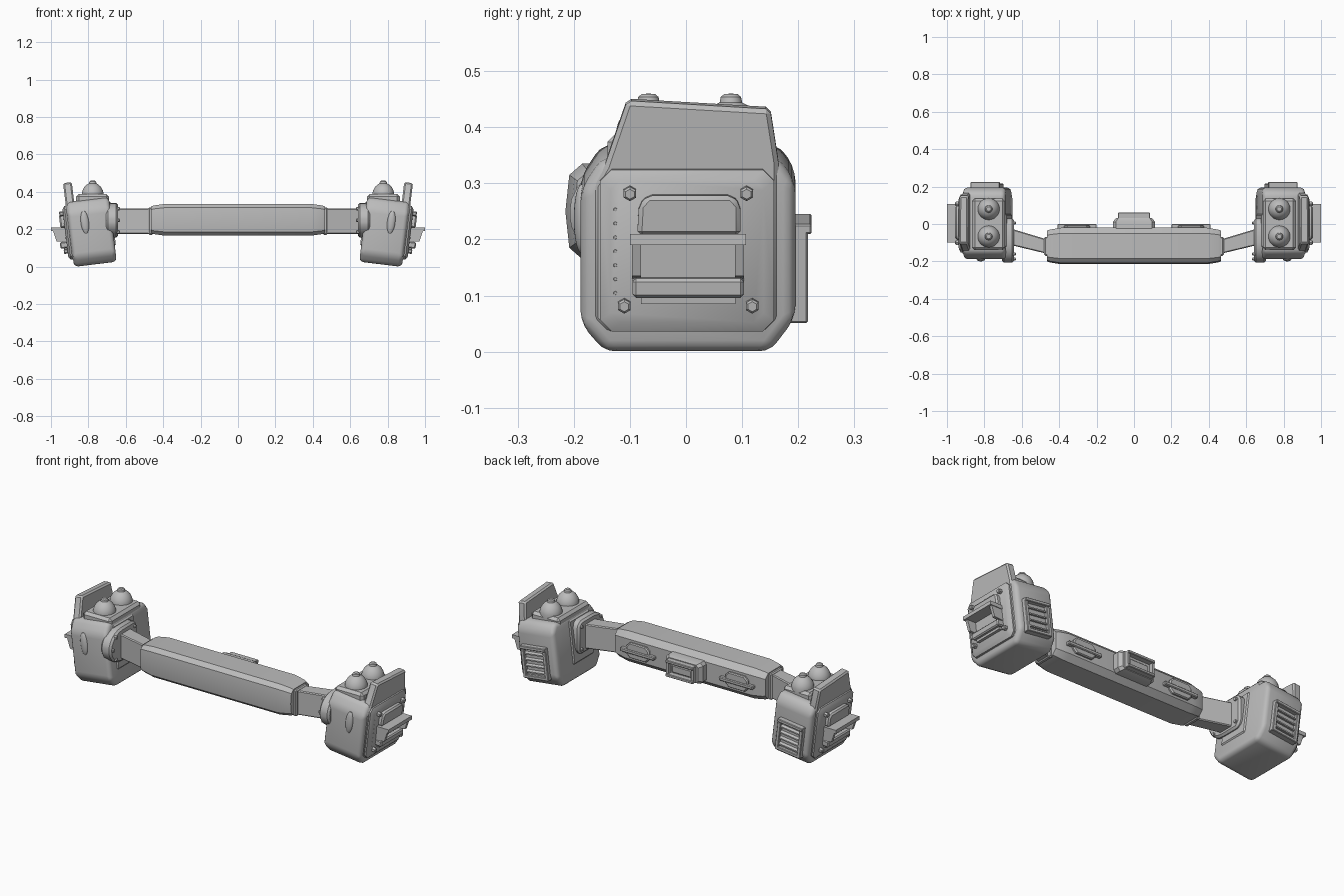
import bpy, bmesh, math
from mathutils import Matrix, Vector

if "Cube" in bpy.data.objects:
    bpy.data.objects.remove(bpy.data.objects["Cube"])

GREY = (0.5, 0.5, 0.5, 1)
mat = bpy.data.materials.new("plain grey")
mat.use_nodes = True
mat.diffuse_color = GREY
mat.node_tree.nodes["Principled BSDF"].inputs["Base Color"].default_value = GREY

# Each pod leans outward; its parts use x from the pod axis, and upright y and z
LEVEL = Matrix.Identity(4)
LEAN = (Matrix.Translation((0.79, 0, 0.18)) @ Matrix.Rotation(math.radians(7), 4, 'Y')
        @ Matrix.Translation((0, 0, -0.18)))
parts = []


def finish(name, bm, frame=LEVEL, bevel=0, segments=1, mirror=True):
    bmesh.ops.remove_doubles(bm, verts=bm.verts, dist=0.0001)
    bmesh.ops.recalc_face_normals(bm, faces=bm.faces)
    if bevel:
        sharp = [e for e in bm.edges if len(e.link_faces) == 2 and e.calc_face_angle() > 0.3]
        bmesh.ops.bevel(bm, geom=sharp, offset=bevel, segments=segments,
                        profile=0.5, affect='EDGES', clamp_overlap=True)
    bm.transform(frame)
    mesh = bpy.data.meshes.new(name)
    bm.to_mesh(mesh)
    bm.free()
    mesh.materials.append(mat)
    ob = bpy.data.objects.new(name, mesh)
    bpy.context.collection.objects.link(ob)
    if mirror:
        ob.modifiers.new("Mirror", 'MIRROR')
    parts.append(ob)
    return ob


def loft(name, sections, **kw):
    """Closed skin through rings of points of equal count."""
    bm = bmesh.new()
    rings = [[bm.verts.new(p) for p in ring] for ring in sections]
    n = len(rings[0])
    for a, b in zip(rings, rings[1:]):
        for i in range(n):
            bm.faces.new((a[i], a[(i + 1) % n], b[(i + 1) % n], b[i]))
    bm.faces.new(rings[0])
    bm.faces.new(rings[-1])
    return finish(name, bm, **kw)


def slab(name, outline, x0, x1, **kw):
    """Extrude a (y, z) outline along x."""
    return loft(name, [[(x, y, z) for y, z in outline] for x in (x0, x1)], **kw)


def box(name, xs, ys, zs, **kw):
    return slab(name, [(ys[0], zs[0]), (ys[1], zs[0]), (ys[1], zs[1]), (ys[0], zs[1])], *xs, **kw)


def lathe(name, profile, centre, sides=24, axis='Z', frame=LEVEL, **kw):
    """Turn an (r, height) profile, then point it along the given axis."""
    bm = bmesh.new()
    vs = [bm.verts.new((r, 0, h)) for r, h in profile]
    es = [bm.edges.new(p) for p in zip(vs, vs[1:])]
    bmesh.ops.spin(bm, geom=vs + es, cent=(0, 0, 0), axis=(0, 0, 1),
                   angle=math.tau, steps=sides)
    aim = Matrix.Rotation(math.pi / 2, 4, 'Y') if axis == 'X' else LEVEL
    return finish(name, bm, frame @ Matrix.Translation(centre) @ aim, **kw)


def chamfered(y0, y1, z0, z1, c):
    return [(y0 + c, z0), (y1 - c, z0), (y1, z0 + c), (y1, z1 - c),
            (y1 - c, z1), (y0 + c, z1), (y0, z1 - c), (y0, z0 + c)]


# Central grip with narrowed ends
def grip_ring(x, k):
    cy, cz = -0.118, 0.25
    return [(x, cy + (y - cy) * k, cz + (z - cz) * k) for y, z in
            [(-0.185, 0.165), (-0.05, 0.165), (-0.02, 0.195), (-0.02, 0.305),
             (-0.05, 0.335), (-0.185, 0.335), (-0.208, 0.315), (-0.215, 0.25), (-0.208, 0.185)]]


loft("grip", [grip_ring(x, k) for x, k in
              ((-0.465, 0.84), (-0.45, 0.9), (-0.39, 1), (0.39, 1), (0.45, 0.9), (0.465, 0.84))],
     mirror=False)

# Side vents on the back of the grip: a low hump crossed by a rail
loft("grip_vent_hump", [[(0.305 + x * k, y, 0.25 + z * k) for x, z in chamfered(-0.07, 0.07, -0.042, 0.042, 0.02)]
                        for y, k in ((-0.03, 1), (-0.012, 1), (-0.006, 0.9))])
box("grip_vent_rail", (0.2, 0.41), (-0.03, 0.0), (0.235, 0.255), bevel=0.004)

# Centre housing on the back of the grip: base, open tray, inner panel
loft("housing_base", [[(x * k, y, 0.25 + z * k) for x, z in chamfered(-0.112, 0.112, -0.058, 0.058, 0.015)]
                      for y, k in ((-0.03, 1), (0.012, 1), (0.032, 0.86))], mirror=False)
for label, z in (("upper", 0.288), ("lower", 0.212)):
    box("housing_%s_wall" % label, (-0.085, 0.085), (0.02, 0.062), (z - 0.008, z + 0.008),
        bevel=0.003, mirror=False)
box("housing_end_wall", (0.07, 0.085), (0.02, 0.055), (0.21, 0.29))
box("housing_panel", (-0.06, 0.06), (0.02, 0.04), (0.225, 0.265), bevel=0.004, mirror=False)

# Angled arms from grip to pods
arm = [(0.44, -0.09), (0.69, -0.015), (0.69, -0.105), (0.44, -0.165)]
loft("arm", [[(x, y, z) for x, y in arm] for z in (0.175, 0.31)], bevel=0.005)
box("arm_collar", (0.455, 0.48), (-0.17, -0.07), (0.17, 0.317), bevel=0.006)

# Joint flange: round at the front, chamfered at the back
arc = [(-0.1 - 0.108 * math.sin(a), 0.247 + 0.093 * math.cos(a))
       for a in [math.pi * i / 12 for i in range(13)]]
slab("joint_flange", arc + [(0.005, 0.154), (0.03, 0.18), (0.03, 0.315), (0.005, 0.34)],
     0.642, 0.705, bevel=0.01)
for y, z in ((-0.16, 0.31), (-0.16, 0.185), (0.005, 0.31), (0.005, 0.185), (-0.188, 0.247)):
    lathe("flange_bolt", [(0, -0.01), (0.009, -0.008), (0.01, 0.01), (0, 0.012)], (0.641, y, z), 6, 'X')

# Pod body
pod = [(-0.145, 0.01), (0.15, 0.01), (0.195, 0.07), (0.195, 0.315), (0.165, 0.358),
       (-0.15, 0.358), (-0.188, 0.3), (-0.188, 0.06)]
slab("pod_body", pod, -0.122, 0.108, frame=LEAN, bevel=0.022, segments=3)
box("pod_inner_block", (-0.128, -0.08), (-0.13, 0.06), (0.09, 0.34), frame=LEAN, bevel=0.012)

# Outer armour plate rising into a fin
fin = [(-0.105, 0.462), (0.15, 0.447), (0.165, 0.35), (0.165, 0.07), (0.14, 0.045),
       (-0.14, 0.045), (-0.165, 0.07), (-0.165, 0.31), (-0.145, 0.345)]
slab("outer_fin", fin, 0.065, 0.112, frame=LEAN, bevel=0.008)
loft("outer_panel", [[(x, 0.002 + y * k, 0.195 + z * k) for y, z in chamfered(-0.155, 0.155, -0.145, 0.145, 0.02)]
                     for x, k in ((0.1, 1), (0.12, 1), (0.132, 0.88))], frame=LEAN)

# Bracket on the armour: upper hood, shelf, side posts, lower step
hood = [(-0.087, 0.225), (0.097, 0.225), (0.097, 0.28), (0.082, 0.297), (-0.068, 0.297), (-0.084, 0.28)]
slab("bracket_hood", hood, 0.12, 0.155, frame=LEAN, bevel=0.008)
box("bracket_shelf", (0.92, 1.0), (-0.1, 0.107), (0.19, 0.21))
for y in (-0.088, 0.095):
    loft("bracket_post", [[(0.91, s, 0.13), (0.97, s, 0.135), (0.99, s, 0.195), (0.92, s, 0.195)]
                          for s in (y - 0.008, y + 0.008)])
box("bracket_recess", (0.12, 0.145), (-0.08, 0.09), (0.14, 0.22), frame=LEAN)
box("bracket_step", (0.12, 0.168), (-0.095, 0.103), (0.115, 0.15), frame=LEAN, bevel=0.006)
box("bracket_foot", (0.12, 0.15), (-0.08, 0.088), (0.103, 0.118), frame=LEAN)

# Hex bolts and a row of rivets on the armour
for y, z in ((-0.1, 0.3), (0.108, 0.3), (-0.11, 0.098), (0.118, 0.098)):
    lathe("armour_bolt", [(0, 0), (0.013, 0), (0.013, 0.022), (0.009, 0.026), (0, 0.026)],
          (0.126, y, z), 6, 'X', LEAN)
for i in range(7):
    lathe("armour_rivet", [(0, 0), (0.004, 0), (0.003, 0.004), (0, 0.005)],
          (0.13, -0.126, 0.12 + i * 0.025), 6, 'X', LEAN)

# Top platform with two domed studs
box("dome_platform", (0.69, 0.865), (-0.14, 0.137), (0.33, 0.388), bevel=0.014)
dome = [(0, 0.37), (0.058, 0.37), (0.058, 0.392), (0.054, 0.408), (0.044, 0.426), (0.03, 0.439),
        (0.02, 0.444), (0.018, 0.454), (0.012, 0.459), (0, 0.46)]
for y in (-0.067, 0.08):
    lathe("dome_stud", dome, (0.777, y, 0), 28)

# Oval boss on the pod front
bm = bmesh.new()
bmesh.ops.create_uvsphere(bm, u_segments=20, v_segments=12, radius=1)
bm.transform(Matrix.Translation((0.022, -0.186, 0.24)) @ Matrix.Diagonal((0.022, 0.014, 0.062, 1)))
finish("front_boss", bm, LEAN)

# Louvred vent on the pod back
box("vent_backing", (-0.07, 0.07), (0.18, 0.2), (0.07, 0.23), frame=LEAN)
for x in (-0.068, 0.068):
    box("vent_side", (x - 0.01, x + 0.01), (0.18, 0.217), (0.06, 0.235), frame=LEAN, bevel=0.003)
for z, deep in ((0.068, 0.217), (0.228, 0.224)):
    box("vent_rail", (-0.078, 0.078), (0.18, deep), (z - 0.009, z + 0.009), frame=LEAN, bevel=0.003)
for i in range(4):
    z = 0.096 + i * 0.033
    loft("vent_slat", [[(x, 0.19, z + 0.012), (x, 0.213, z), (x, 0.213, z - 0.007), (x, 0.19, z - 0.004)]
                       for x in (-0.062, 0.062)], frame=LEAN)

# Smooth shading with crisp edges
bpy.ops.object.select_all(action='DESELECT')
for ob in parts:
    ob.select_set(True)
bpy.context.view_layer.objects.active = parts[0]
bpy.ops.object.shade_smooth_by_angle(angle=math.radians(30))
